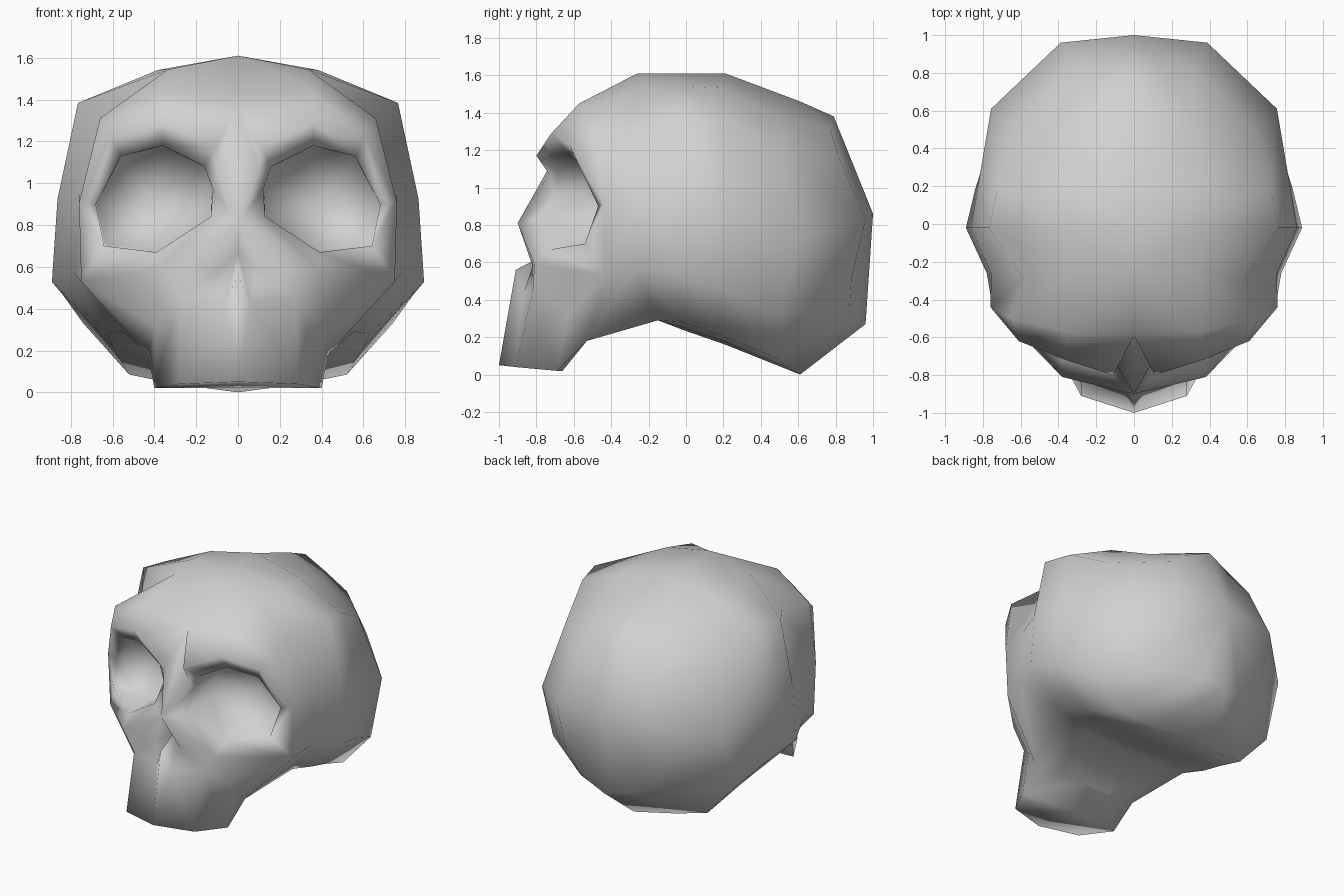
import bpy
import bmesh

default_cube = bpy.data.objects.get("Cube")
if default_cube:
    bpy.data.objects.remove(default_cube, do_unlink=True)

bone = bpy.data.materials.new("bone grey")
bone.use_nodes = True
bone.diffuse_color = (0.64, 0.64, 0.64, 1)
bone.node_tree.nodes["Principled BSDF"].inputs["Base Color"].default_value = (0.64, 0.64, 0.64, 1)

# The left half (+x) is modelled, then mirrored
bm = bmesh.new()


def vert(x, y, z):
    return bm.verts.new((x, y, z))


def faces(*loops):
    for loop in loops:
        bm.faces.new(loop)


def bridge(ring_a, ring_b, closed=False):
    """Join two rings with quads, skipping shared vertices."""
    count = len(ring_a)
    for i in range(count if closed else count - 1):
        j = (i + 1) % count
        loop = dict.fromkeys((ring_a[i], ring_a[j], ring_b[j], ring_b[i]))
        if len(loop) > 2:
            bm.faces.new(list(loop))


def fan(ring, tip, closed=False):
    bridge(ring, [tip] * len(ring), closed)


# Cranium: one half cross-section, scaled at each station along y
SECTION = [(0, 1), (.43, .9), (.86, .67), (.97, 0),
           (1, -.58), (.71, -.94), (.4, -.98), (0, -1)]


def cranium_ring(y, width, top, bottom, lean=0, rounding=0):
    """Lean tips the top forward; rounding draws the corners in and forward."""
    middle, half = (top + bottom) / 2, (top - bottom) / 2
    ring = []
    for u, v in SECTION:
        corner = rounding * abs(u * v)
        inset = 1 - corner / 2
        ring.append(vert(u * width * inset, y - lean * max(v, 0) ** 2 - corner,
                         middle + v * half * inset))
    return ring


stations = [cranium_ring(-.26, .78, 1.61, .29),
            cranium_ring(-.02, .89, 1.61, .24),
            cranium_ring(.21, .85, 1.61, .16, rounding=.04),
            cranium_ring(.61, .78, 1.46, 0, rounding=.18),
            cranium_ring(.96, .4, 1.38, .27, lean=.17, rounding=.13)]

# Hollow behind the brow, and the throat edge
stations[0][2].co = (.58, -.3, 1.31)
for throat in stations[0][-3:]:
    throat.co.y = -.15
    throat.co.z = .29
for ring, following in zip(stations, stations[1:]):
    bridge(ring, following)
fan(stations[-1], vert(0, 1, .86))

# Edge of the face, from the forehead round the cheek to the palate
crown = vert(0, -.46, 1.43)
forehead = vert(.35, -.57, 1.45)
temple = vert(.66, -.5, 1.31)
cheek = vert(.76, -.44, .91)
cheek_low = vert(.75, -.43, .53)
jaw_root = vert(.43, -.53, .18)
palate_side = vert(.22, -.53, .18)
palate = vert(0, -.53, .18)
bridge(stations[0], [crown, forehead, temple, cheek,
                     cheek_low, jaw_root, palate_side, palate])

# Brow ridge, notched in the middle, and the ridge of the nose
notch = vert(0, -.59, 1.36)
brow_inner = vert(.11, -.8, 1.17)
brow = vert(.36, -.72, 1.29)
brow_outer = vert(.61, -.62, 1.22)
nose_flank = vert(.1, -.73, 1.07)
nose_tip = vert(0, -.9, .81)
cheekbone = vert(.38, -.81, .59)
faces((crown, forehead, notch), (forehead, brow, notch),
      (notch, brow, brow_inner), (notch, brow_inner, nose_flank),
      (notch, nose_flank, nose_tip),
      (forehead, temple, brow_outer, brow), (temple, cheek, brow_outer))

# Eye socket: surround, rim, sunken wall and back
surround = [brow_inner, brow, brow_outer, cheek,
            cheek_low, cheekbone, nose_tip, nose_flank]
rim = [vert(*p) for p in [(.16, -.69, 1.08), (.36, -.64, 1.18),
                          (.56, -.56, 1.13), (.68, -.47, .9),
                          (.64, -.54, .7), (.39, -.72, .67),
                          (.13, -.79, .84), (.12, -.7, .97)]]
wall = [vert(.4 + (v.co.x - .4) * .98, v.co.y * .4 - .18, .91 + (v.co.z - .91) * .98)
        for v in rim]
bridge(surround, rim, closed=True)
bridge(rim, wall, closed=True)
fan(wall, vert(.4, -.33, .91), closed=True)

# Nose opening
nose_side = vert(.1, -.82, .58)
nose_low = vert(.06, -.87, .43)
spine = vert(0, -.91, .56)
nose_deep = vert(0, -.7, .67)
faces((nose_tip, nose_side, nose_deep), (nose_side, nose_low, nose_deep),
      (nose_low, spine, nose_deep), (nose_tip, cheekbone, nose_side))

# Upper jaw
jaw_top = vert(.28, -.82, .45)
jaw_side = vert(.4, -.63, .32)
teeth = vert(0, -1, .05)
teeth_corner = vert(.28, -.91, .04)
teeth_back = vert(.4, -.69, .02)
jaw_base = vert(0, -.66, .02)
faces((nose_side, cheekbone, jaw_top, nose_low), (cheekbone, jaw_side, jaw_top),
      (cheekbone, cheek_low, jaw_side), (cheek_low, jaw_root, jaw_side),
      (spine, nose_low, teeth), (nose_low, jaw_top, teeth_corner, teeth),
      (jaw_top, jaw_side, teeth_back, teeth_corner),
      (jaw_side, jaw_root, teeth_back), (teeth, teeth_corner, teeth_back, jaw_base),
      (teeth_back, jaw_root, palate_side),
      (teeth_back, palate_side, palate, jaw_base))

# Mirror to the right half and finish as one smooth surface
bmesh.ops.mirror(bm, geom=bm.verts[:] + bm.edges[:] + bm.faces[:],
                 axis='X', merge_dist=.001)
bmesh.ops.remove_doubles(bm, verts=bm.verts[:], dist=.001)
bmesh.ops.recalc_face_normals(bm, faces=bm.faces[:])
for face in bm.faces:
    face.smooth = True

mesh = bpy.data.meshes.new("skull")
bm.to_mesh(mesh)
bm.free()
mesh.materials.append(bone)
skull = bpy.data.objects.new("skull", mesh)
bpy.context.collection.objects.link(skull)
